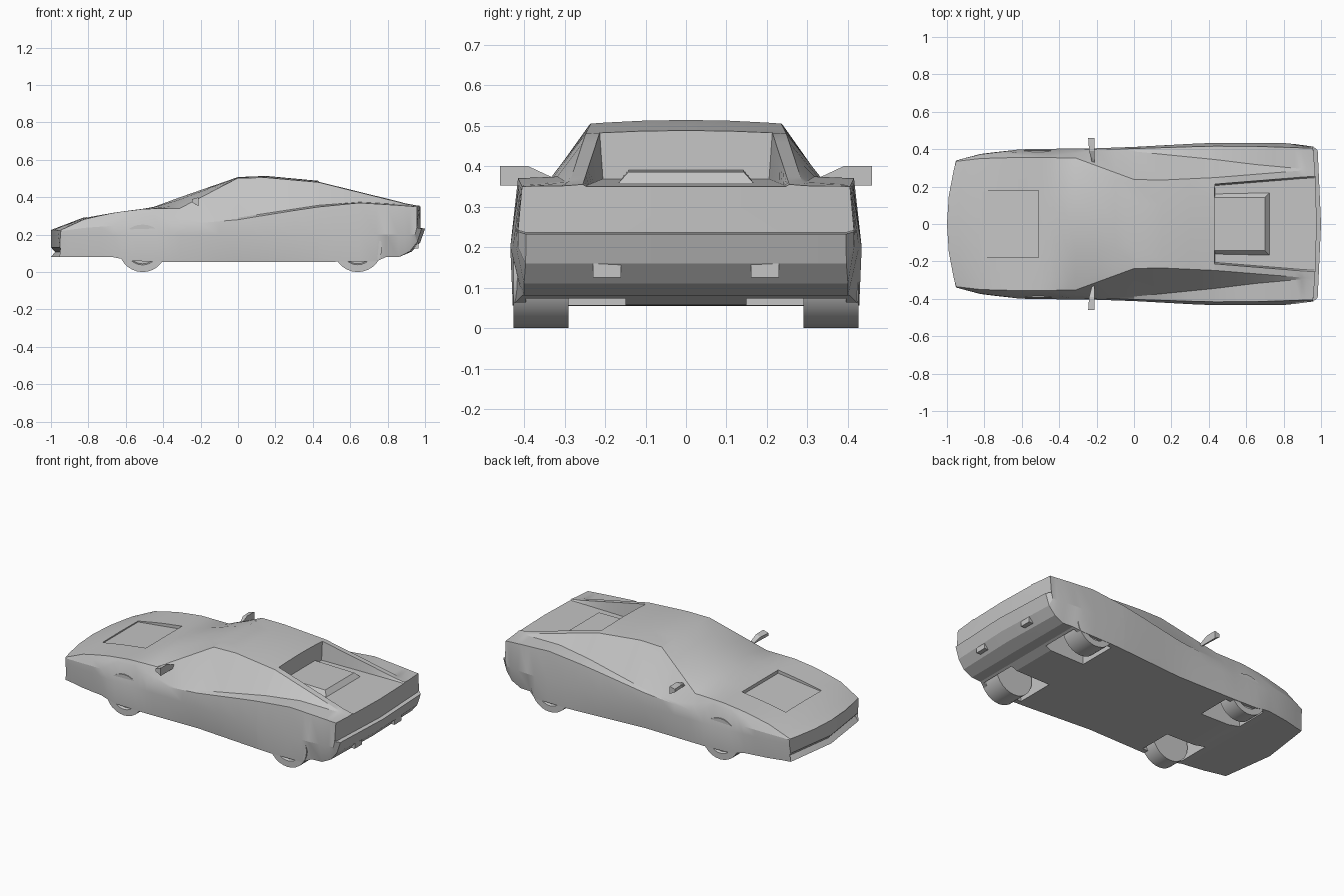
import bpy, bmesh, math
from mathutils import Matrix

if "Cube" in bpy.data.objects:
    bpy.data.objects.remove(bpy.data.objects["Cube"])

paint = bpy.data.materials.new("light grey")
paint.diffuse_color = (0.56, 0.56, 0.56, 1)
paint.use_nodes = True
paint.node_tree.nodes["Principled BSDF"].inputs["Base Color"].default_value = paint.diffuse_color


def finish(name, bm, smooth=False):
    bmesh.ops.recalc_face_normals(bm, faces=bm.faces)
    me = bpy.data.meshes.new(name)
    bm.to_mesh(me)
    bm.free()
    me.materials.append(paint)
    ob = bpy.data.objects.new(name, me)
    bpy.context.collection.objects.link(ob)
    if smooth:
        shade(ob)
    return ob


def shade(ob):
    bpy.ops.object.select_all(action='DESELECT')
    ob.select_set(True)
    bpy.context.view_layer.objects.active = ob
    bpy.ops.object.shade_smooth_by_angle(angle=math.radians(20))


def hull(name, pts):
    bm = bmesh.new()
    bmesh.ops.convex_hull(bm, input=[bm.verts.new(p) for p in pts])
    return finish(name, bm)


def box(name, x0, x1, y0, y1, z0, z1):
    return hull(name, [(x, y, z) for x in (x0, x1) for y in (y0, y1) for z in (z0, z1)])


def rail(table, x):
    """Linear interpolation of (x, a, b, ...) rows."""
    if x <= table[0][0]:
        return table[0][1:]
    for p, q in zip(table, table[1:]):
        if x <= q[0]:
            t = (x - p[0]) / (q[0] - p[0])
            return tuple(a + (b - a) * t for a, b in zip(p[1:], q[1:]))
    return table[-1][1:]


# Long rails of the body: (x, y, z) or (x, value)
SILL = [(-1, .33, .08), (-.85, .36, .08), (-.64, .39, .08), (-.6, .396, .06), (-.4, .396, .055), (0, .39, .055),
        (.5, .428, .055), (.74, .428, .057), (.79, .405, .08), (.86, .4, .08), (.93, .4, .11), (.975, .395, .165)]
WIDTH = [(-1, .34), (-.85, .372), (-.6, .4), (-.2, .405), (0, .412), (.4, .434), (.8, .434), (.97, .415)]
BELT = [(-1, .34, .219), (-.85, .37, .235), (-.67, .39, .247), (-.57, .368, .31), (-.45, .368, .31),
        (-.35, .395, .25), (0, .403, .28), (.4, .416, .345), (.65, .415, .37), (.97, .405, .35)]
BASE = [(-1, .3375, .221), (-.83, .36, .262), (-.67, .372, .285), (-.57, .362, .318), (-.45, .362, .325),
        (-.35, .376, .297), (-.31, .378, .288), (-.2, .394, .275), (0, .388, .291), (.43, .345, .357),
        (.65, .318, .374), (.9, .295, .36), (.97, .31, .351)]
EDGE = [(-1, .335, .223), (-.83, .35, .282), (-.65, .355, .32), (-.5, .356, .338), (-.31, .352, .341),
        (0, .238, .503), (.15, .235, .505), (.43, .248, .48), (.9, .286, .364), (.97, .29, .352)]
CROWN = [(-1, .225), (-.83, .29), (-.65, .32), (-.46, .345), (-.31, .4), (0, .508), (.15, .514), (.43, .488)]
FLOOR = [(.43, .368), (.97, .35)]


def ring(x, zb=None, xl=None, xu=None, recess=False):
    ys, zs = rail(SILL, x)
    zs = zb or zs
    (ym,) = rail(WIDTH, x)
    y3, z3 = rail(BELT, x)
    y4, z4 = rail(EDGE, x)
    zm = min(max(.2, zs + .012), z3 - .03) if x < .97 else max(.21, zs + .006)
    half = [(0, zs), (ys, zs), (ym, zm), (y3, z3), rail(BASE, x), (y4, z4)]
    if recess:                       # sunken deck between the rear buttresses
        (zf,) = rail(FLOOR, x)
        half += [(y4 - .035, max(z4 + .003, zf + .001)), (y4 - .043, zf), (0, zf)]
    else:                            # crowned bonnet, windscreen and roof
        (zc,) = rail(CROWN, x)
        half += [(y4 * f, zc - (zc - z4) * f * f) for f in (.86, .45, 0)]
    nose = max(0, (-.8 - x) / .2)
    tail = max(0, (x - .85) / .15)
    xs = [(xl if xl is not None and i < 2 else xu if xu is not None else x) for i in range(len(half))]
    pts = [(px + nose * .05 * (y / .34) ** 2 - tail * .022 * (y / .4) ** 2, y, z)
           for px, (y, z) in zip(xs, half)]
    return pts + [(a, -y, z) for a, y, z in pts[-2:0:-1]]


# Body shell lofted through cross sections
rings = [ring(-1, .132), ring(-.995, .108, xl=-.978), ring(-.99, .08, xl=-1.0)]
rings += [ring(x) for x in (-.94, -.83, -.74, -.67, -.62, -.57, -.5, -.45, -.4, -.35, -.31,
                            -.2, -.1, 0, .15, .3, .43)]
rings += [ring(x, recess=True) for x in (.432, .52, .65, .74, .79, .86, .9, .93)]
rings += [ring(.965, .16, xl=.975, recess=True), ring(.975, .232, xl=1.0, xu=.976, recess=True),
          ring(.98, .236, xl=.977, xu=.977, recess=True)]
bm = bmesh.new()
loops = [[bm.verts.new(p) for p in r] for r in rings]
n = len(loops[0])
for a, b in zip(loops, loops[1:]):
    for i in range(n):
        j = (i + 1) % n
        bm.faces.new((a[i], a[j], b[j], b[i]))
for end in (loops[0], loops[-1]):    # each end closes in two halves, bent at the centre
    bm.faces.new(end[:n // 2 + 1])
    bm.faces.new(end[n // 2:] + end[:1])
body = finish("body_shell", bm)

# Cutters: wheel wells and the sunken bonnet vent
cutters = []
for s in (-1, 1):
    cutters.append(box("front_well_cutter", -.65, -.37, s * .15, s * .362, -.1, .26))
    cutters.append(box("rear_well_cutter", .5, .775, s * .15, s * .395, -.1, .28))
cutters.append(hull("vent_cutter", [(x, s * y, z) for s in (-1, 1) for x, y, z in (
    (-.81, .175, .285), (-.51, .178, .318), (-.53, 0, .316), (-.53, 0, .42),
    (-.51, .178, .42), (-.81, .175, .42))]))
for c in cutters:
    c.hide_render = True
    m = body.modifiers.new(c.name, 'BOOLEAN')
    m.operation, m.solver, m.object = 'DIFFERENCE', 'EXACT', c
bpy.context.view_layer.objects.active = body
for m in list(body.modifiers):
    bpy.ops.object.modifier_apply(modifier=m.name)
for c in cutters:
    bpy.data.objects.remove(c, do_unlink=True)
shade(body)


# Wheels with a sunken rim
def wheel(name, x, y0, y1, r, s):
    b = bmesh.new()
    bmesh.ops.create_cone(b, cap_ends=True, segments=28, radius1=r, radius2=r, depth=y1 - y0,
                          matrix=Matrix.Translation((x, s * (y0 + y1) / 2, r)) @ Matrix.Rotation(math.pi / 2, 4, 'X'))
    outer = max((f for f in b.faces if len(f.verts) > 4), key=lambda f: s * f.calc_center_median().y)
    bmesh.ops.inset_region(b, faces=[outer], thickness=r * .3, depth=0)
    bmesh.ops.inset_region(b, faces=[outer], thickness=.006, depth=-.015)
    finish(name, b, True)


for s, side in ((1, "left"), (-1, "right")):
    wheel("front_wheel_" + side, -.51, .29, .392, .127, s)
    wheel("rear_wheel_" + side, .64, .29, .426, .13, s)
    # Door mirror: tapered pod reaching out from the side glass
    hull("mirror_" + side, [(x, s * y, z) for x, y, z in (
        (-.21, .46, .40), (-.21, .39, .40), (-.21, .33, .372), (-.21, .33, .352), (-.21, .46, .352),
        (-.245, .46, .39), (-.24, .39, .39), (-.245, .46, .372), (-.225, .33, .36))])
    # Square exhaust tip
    box("exhaust_" + side, .86, .965, s * .16, s * .23, .125, .16)

# Raised engine cover behind the rear window
hull("engine_cover", [(x, s * y, z) for s in (-1, 1) for x, y, z in (
    (.425, .172, .355), (.425, .142, .39), (.7, .142, .386), (.73, .172, .352))])
